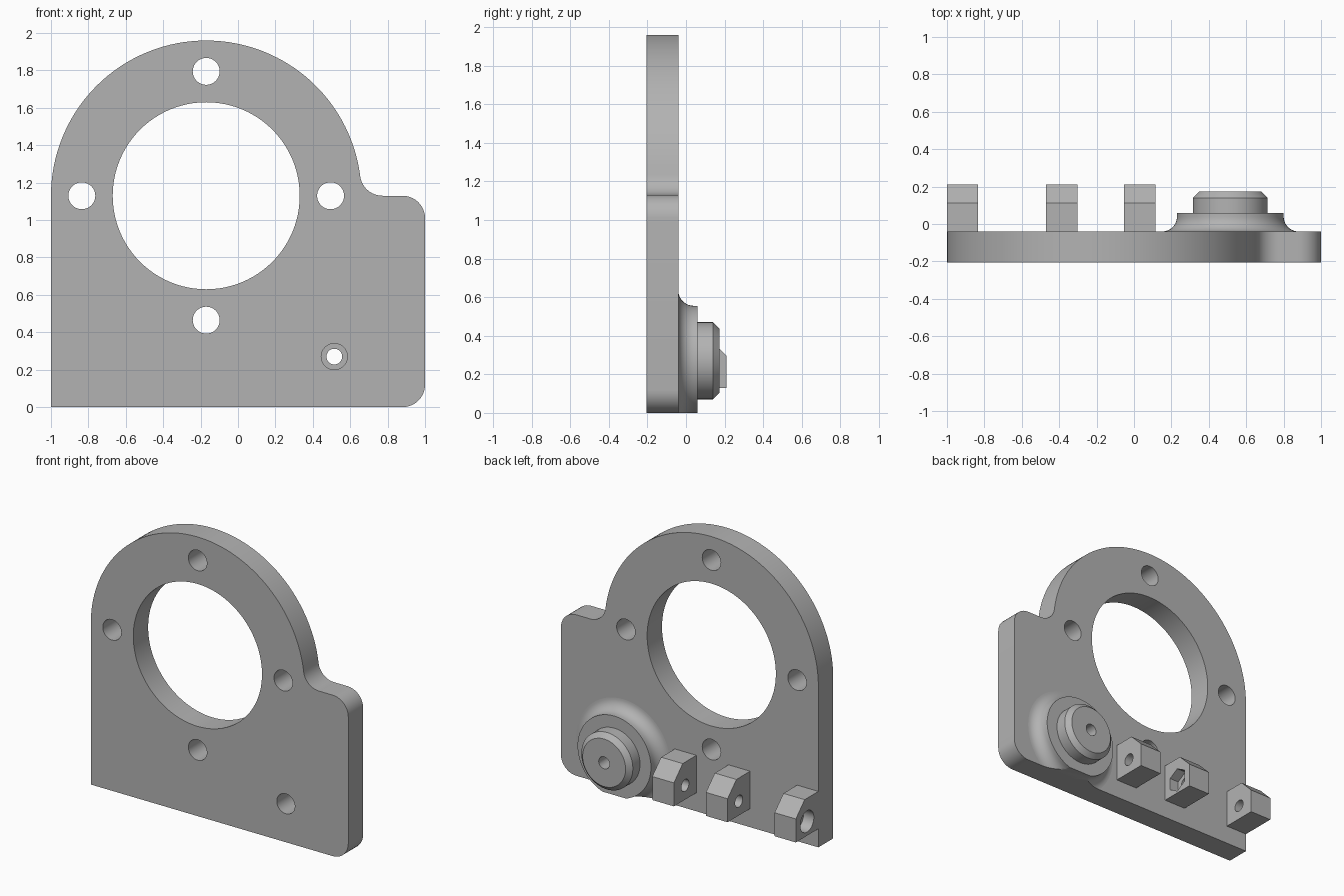
import bpy, bmesh
from math import sin, cos, pi, atan2, sqrt, radians
from mathutils import Vector

cube = bpy.data.objects.get("Cube")
if cube:
    bpy.data.objects.remove(cube, do_unlink=True)

grey = bpy.data.materials.new("plain grey")
grey.use_nodes = True
colour = (0.45, 0.45, 0.45, 1)
grey.diffuse_color = colour
grey.node_tree.nodes["Principled BSDF"].inputs["Base Color"].default_value = colour

FRONT, BACK = -0.205, -0.04       # plate faces
CX, CZ, R = -0.17, 1.13, 0.83     # big ring
BX, BZ = 0.515, 0.27              # boss axis


def arc(cx, cy, r, start, end, n):
    """Points on an arc, both ends included."""
    return [(cx + r * cos(start + (end - start) * i / n),
             cy + r * sin(start + (end - start) * i / n)) for i in range(n + 1)]


def circle(cx, cy, r, n=64, turn=0):
    return arc(cx, cy, r, turn, turn + 2 * pi, n)[:-1]


def finish(bm, name):
    bmesh.ops.recalc_face_normals(bm, faces=bm.faces)
    mesh = bpy.data.meshes.new(name)
    bm.to_mesh(mesh)
    bm.free()
    mesh.materials.append(grey)
    obj = bpy.data.objects.new(name, mesh)
    bpy.context.collection.objects.link(obj)
    return obj


def prism(name, points, axis, start, end):
    """Extrude an (x, z) outline along y, or a (y, z) outline along x."""
    bm = bmesh.new()
    place = (lambda a, b: (a, start, b)) if axis == "y" else (lambda a, b: (start, a, b))
    face = bm.faces.new([bm.verts.new(place(a, b)) for a, b in points])
    new = bmesh.ops.extrude_face_region(bm, geom=[face])["geom"]
    step = Vector((0, end - start, 0)) if axis == "y" else Vector((end - start, 0, 0))
    bmesh.ops.translate(bm, vec=step, verts=[v for v in new if isinstance(v, bmesh.types.BMVert)])
    return finish(bm, name)


def select_only(obj):
    bpy.ops.object.select_all(action="DESELECT")
    obj.select_set(True)
    bpy.context.view_layer.objects.active = obj


def cut(obj, cutters):
    """Subtract each cutter and remove it."""
    select_only(obj)
    for cutter in cutters:
        mod = obj.modifiers.new("hole", "BOOLEAN")
        mod.operation, mod.solver, mod.object = "DIFFERENCE", "EXACT", cutter
        bpy.ops.object.modifier_apply(modifier=mod.name)
        bpy.data.objects.remove(cutter, do_unlink=True)


def smooth(obj):
    select_only(obj)
    bpy.ops.object.shade_smooth_by_angle(angle=radians(30))


def screw_cutters():
    """Screw hole through the boss, with a wider bore from the front."""
    return [prism("screw_cutter", circle(BX, BZ, 0.042, 32), "y", -0.5, 0.5),
            prism("bore_cutter", circle(BX, BZ, 0.07, 40), "y", -0.5, 0.06)]


# Plate: ring top, blended into a rounded side tab
c = 0.12
fx = CX + sqrt((R + c) ** 2 - c ** 2)
meet = atan2(c, fx - CX)
outline = [(-1, 0)]
outline += arc(1 - c, c, c, -pi / 2, 0, 10)
outline += arc(1 - c, CZ - c, c, 0, pi / 2, 10)
outline += arc(fx, CZ + c, c, -pi / 2, -pi + meet, 12)
outline += arc(CX, CZ, R, meet, pi, 72)[1:]
plate = prism("mounting_plate", outline, "y", FRONT, BACK)
holes = [prism("ring_cutter", circle(CX, CZ, 0.5, 96), "y", -0.5, 0.5)]
for i in range(4):
    a = i * pi / 2
    holes.append(prism("bolt_cutter", circle(CX + 0.665 * cos(a), CZ + 0.665 * sin(a), 0.072, 40),
                       "y", -0.5, 0.5))
cut(plate, holes + screw_cutters())
smooth(plate)

# Boss: filleted flange and chamfered hub, trimmed level with the plate foot
profile = [(0, BACK)] + arc(0.365, 0.04, 0.08, -pi / 2, -pi, 10)
profile += [(0.285, 0.06), (0.2, 0.06), (0.2, 0.14), (0.167, 0.173), (0, 0.173)]
bm = bmesh.new()
verts = [bm.verts.new((BX + r, y, BZ)) for r, y in profile]
edges = [bm.edges.new(pair) for pair in zip(verts, verts[1:])]
bmesh.ops.spin(bm, geom=verts + edges, cent=(BX, 0, BZ), axis=(0, 1, 0),
               angle=2 * pi, steps=72, use_duplicate=False)
bmesh.ops.remove_doubles(bm, verts=bm.verts, dist=0.0001)
trim = bmesh.ops.bisect_plane(bm, geom=bm.verts[:] + bm.edges[:] + bm.faces[:],
                              plane_co=(0, 0, 0), plane_no=(0, 0, -1), clear_outer=True)
rim = [e for e in bm.edges if e.is_boundary]
bmesh.ops.holes_fill(bm, edges=rim, sides=0)
boss = finish(bm, "boss")
cut(boss, screw_cutters())
smooth(boss)

# Lugs: chamfered blocks with a cross hole, one nut pocket and one counterbore
HY, HZ = 0.085, 0.23
lug_profile = [(BACK, 0.13), (0.21, 0.13), (0.21, 0.295), (0.112, 0.393), (BACK, 0.393)]
for name, x0, x1 in (("inner_lug", -0.053, 0.115),
                     ("middle_lug", -0.47, -0.302),
                     ("outer_lug", -1, -0.835)):
    lug = prism(name, lug_profile, "x", x0, x1)
    cutters = [prism("pin_cutter", circle(HY, HZ, 0.042, 32), "x", x0 - 0.1, x1 + 0.1)]
    if name == "middle_lug":
        cutters.append(prism("nut_cutter", circle(HY, HZ, 0.085, 6, pi / 2), "x", x1 - 0.07, x1 + 0.1))
    if name == "outer_lug":
        cutters.append(prism("head_cutter", circle(HY, HZ, 0.075, 40), "x", x0 - 0.1, x0 + 0.08))
    cut(lug, cutters)
    smooth(lug)
